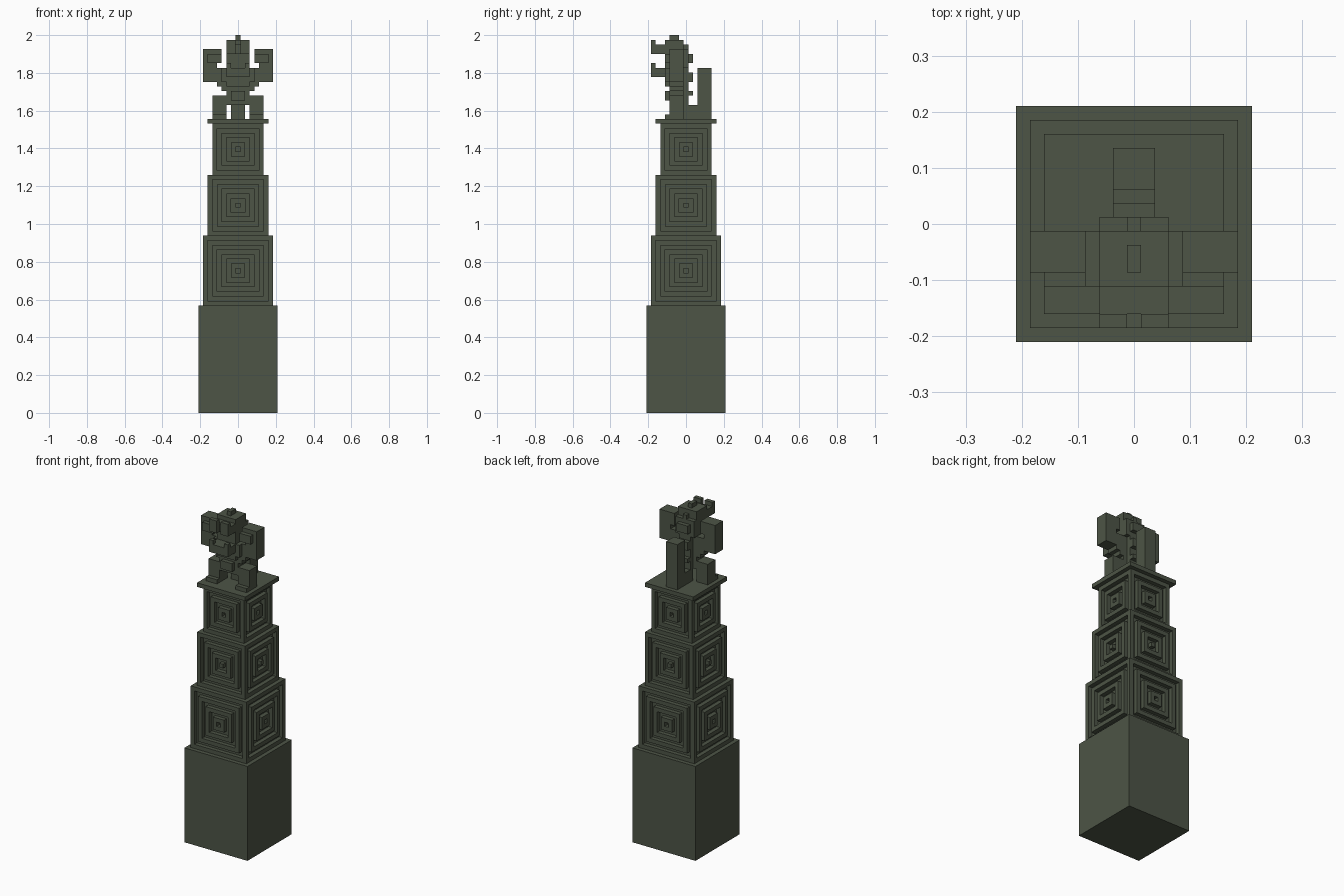
import bpy
import bmesh
from mathutils import Vector

cube = bpy.data.objects.get("Cube")
if cube:
    bpy.data.objects.remove(cube, do_unlink=True)

V = 2 / 81        # edge length of one block
FLOOR = 63        # block height at which the figure stands

stone = bpy.data.materials.new("mossy_stone")
stone.use_nodes = True
colour = (0.074, 0.089, 0.061, 1)
stone.diffuse_color = colour
stone.node_tree.nodes["Principled BSDF"].inputs["Base Color"].default_value = colour


def add_box(bm, xs, ys, zs):
    """Box covering inclusive block index ranges."""
    ranges = (xs, ys, zs)
    low = Vector([r[0] - 0.5 for r in ranges])
    high = Vector([r[1] + 0.5 for r in ranges])
    low.z += 0.5
    high.z += 0.5
    new = bmesh.ops.create_cube(bm, size=1)["verts"]
    for v in new:
        v.co = Vector([(low[i] + high[i]) / 2 + v.co[i] * (high[i] - low[i]) for i in range(3)]) * V


def finish(name, bm, mirror=False):
    mesh = bpy.data.meshes.new(name)
    bm.to_mesh(mesh)
    bm.free()
    mesh.materials.append(stone)
    obj = bpy.data.objects.new(name, mesh)
    bpy.context.collection.objects.link(obj)
    if mirror:
        obj.modifiers.new("Mirror", "MIRROR")
    return obj


def figure_part(name, *boxes, mirror=False):
    bm = bmesh.new()
    for xs, ys, zs in boxes:
        add_box(bm, xs, ys, [z + FLOOR for z in zs])
    finish(name, bm, mirror)


def carved_tier(name, size, bottom):
    """Cube with alternating sunk and raised square rings on its four sides."""
    half = size // 2
    bm = bmesh.new()
    add_box(bm, (-half, half), (-half, half), (bottom, bottom + size - 1))
    bm.normal_update()
    for side in [f for f in bm.faces if abs(f.normal.z) < 0.5]:
        normal = side.normal.copy()
        face = side
        for ring in range(half):
            bmesh.ops.inset_individual(bm, faces=[face], thickness=V, use_even_offset=True)
            face = bmesh.ops.extrude_discrete_faces(bm, faces=[face])["faces"][0]
            shift = normal * (V if ring % 2 else -V)
            bmesh.ops.translate(bm, verts=face.verts[:], vec=shift)
            face.normal_update()
    finish(name, bm)


# Pedestal
bm = bmesh.new()
add_box(bm, (-8, 8), (-8, 8), (0, 22))
finish("pedestal_base", bm)
carved_tier("lower_tier", 15, 23)
carved_tier("middle_tier", 13, 38)
carved_tier("upper_tier", 11, 51)
bm = bmesh.new()
add_box(bm, (-6, 6), (-6, 6), (62, 62))
finish("top_slab", bm)

# Legs and tail
figure_part("legs", ((3, 5), (-3, -1), (0, 4)), ((3, 5), (-4, -4), (0, 0)), mirror=True)
figure_part("tail", ((-1, 1), (0, 2), (0, 2)), ((-1, 1), (3, 5), (0, 10)))

# Body
figure_part("torso", ((-2, 2), (-3, -1), (3, 10)), ((-1, 1), (0, 0), (3, 10)))
figure_part("belly", ((-1, 1), (-4, -4), (4, 5)), ((-2, 2), (-4, -4), (7, 8)))
figure_part("ribs", ((3, 3), (-3, -1), (6, 7)), mirror=True)
figure_part("back_spikes", *[((-1, 1), (1, 1), z) for z in ((5, 5), (8, 9), (12, 13))])

# Raised arms
figure_part("shoulders", ((3, 3), (-4, -1), (8, 10)), ((4, 4), (-3, -1), (7, 10)), mirror=True)
figure_part("arms", ((5, 7), (-3, -1), (8, 11)), mirror=True)
figure_part("fists", ((4, 7), (-3, -1), (12, 14)), ((4, 6), (-4, -4), (12, 13)), mirror=True)

# Head with open jaws
figure_part("head", ((-2, 2), (-4, -1), (9, 16)), ((-2, 2), (0, 0), (11, 14)), ((0, 0), (0, 0), (15, 15)))
figure_part("crest", ((0, 0), (-3, -2), (17, 17)))
figure_part("upper_jaw", ((-2, 2), (-6, -5), (14, 15)))
figure_part("snout_tips", ((1, 2), (-7, -7), (14, 16)), mirror=True)
figure_part("lower_jaw", ((-2, 2), (-6, -5), (9, 10)), ((-1, 1), (-7, -7), (9, 10)))
figure_part("lower_fangs", ((2, 2), (-7, -7), (9, 11)), mirror=True)
